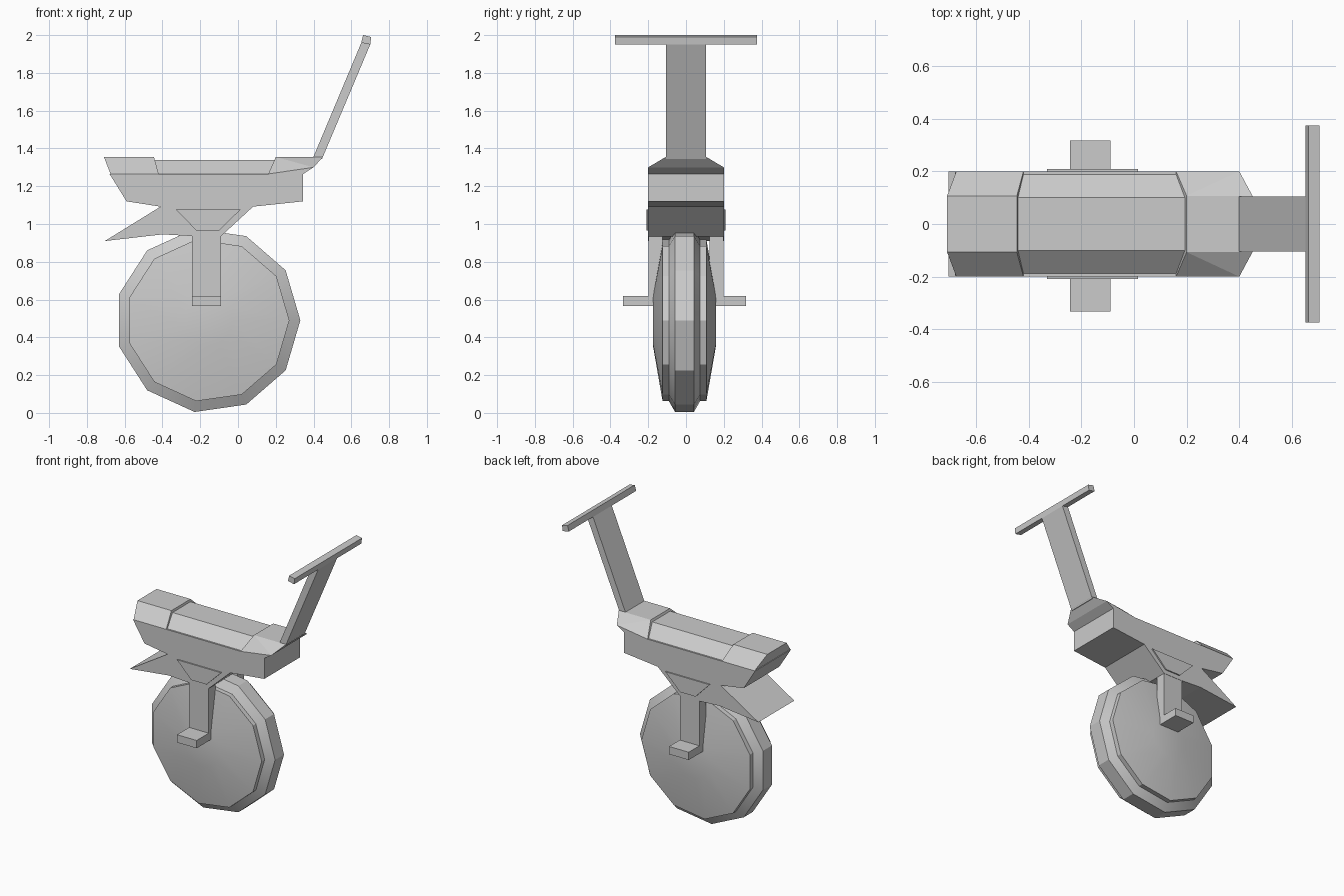
import bpy, bmesh, math
from mathutils import Matrix

if "Cube" in bpy.data.objects:
    bpy.data.objects.remove(bpy.data.objects["Cube"])


def finish(name, bm):
    bmesh.ops.recalc_face_normals(bm, faces=bm.faces)
    me = bpy.data.meshes.new(name)
    bm.to_mesh(me)
    bm.free()
    ob = bpy.data.objects.new(name, me)
    bpy.context.collection.objects.link(ob)
    return ob


def extrude_y(name, profile, y0, y1):
    """Side profile (x, z) extruded between two y values."""
    bm = bmesh.new()
    face = bm.faces.new([bm.verts.new((x, y0, z)) for x, z in profile])
    ext = bmesh.ops.extrude_face_region(bm, geom=[face])
    verts = [g for g in ext["geom"] if isinstance(g, bmesh.types.BMVert)]
    bmesh.ops.translate(bm, verts=verts, vec=(0, y1 - y0, 0))
    return finish(name, bm)


def mirrored_hull(name, points):
    """Convex block from one half, mirrored across y."""
    bm = bmesh.new()
    for x, y, z in points:
        for s in (-1, 1):
            bm.verts.new((x, s * y, z))
    bmesh.ops.convex_hull(bm, input=bm.verts)
    bmesh.ops.dissolve_limit(bm, angle_limit=math.radians(1), verts=bm.verts, edges=bm.edges)
    return finish(name, bm)


def rect(x0, x1, z0, z1):
    return [(x0, z0), (x1, z0), (x1, z1), (x0, z1)]


# wheel: 11-sided lathe of (radius, half width) around the axle
CX, CY, CZ, N = -0.16, -0.008, 0.49, 11
half = [(0.135, 0.167), (0.432, 0.116), (0.432, 0.083), (0.49, 0.05)]
section = [(r, w) for r, w in half] + [(r, -w) for r, w in reversed(half)]
bm = bmesh.new()
rings = []
for r, w in section:
    rings.append([bm.verts.new((CX + r * math.cos(2 * math.pi * i / N), CY + w,
                                CZ + r * math.sin(2 * math.pi * i / N))) for i in range(N)])
for a, b in zip(rings, rings[1:]):
    for i in range(N):
        j = (i + 1) % N
        bm.faces.new((a[i], a[j], b[j], b[i]))
bm.faces.new(rings[0])
bm.faces.new(rings[-1])
wheel = finish("wheel", bm)
bpy.context.view_layer.objects.active = wheel
wheel.select_set(True)
bpy.ops.object.shade_smooth_by_angle(angle=math.radians(25))
wheel.select_set(False)

# main body and the fender with its pointed tail
extrude_y("body", [(-0.68, 1.265), (-0.59, 1.12), (-0.41, 1.092), (0.08, 1.092),
                   (0.345, 1.12), (0.345, 1.265)], -0.2, 0.2)
extrude_y("fender", [(-0.41, 1.092), (-0.705, 0.91), (-0.40, 0.945), (-0.22, 0.935),
                     (-0.09, 0.935), (0.08, 1.092)], -0.2, 0.2)

# seat: raised ends with a slightly sunken middle
mirrored_hull("seat_rear", [(-0.71, 0.107, 1.355), (-0.675, 0.2, 1.265),
                            (-0.445, 0.107, 1.355), (-0.42, 0.2, 1.265)])
mirrored_hull("seat_middle", [(-0.46, 0.1, 1.34), (-0.46, 0.188, 1.265),
                              (0.22, 0.1, 1.34), (0.22, 0.188, 1.265)])
mirrored_hull("seat_front", [(0.20, 0.107, 1.355), (0.16, 0.2, 1.265), (0.45, 0.107, 1.355),
                             (0.40, 0.2, 1.30), (0.345, 0.2, 1.265)])

# steering stem and handlebar
extrude_y("stem", [(0.395, 1.345), (0.445, 1.345), (0.70, 1.95), (0.655, 1.965)], -0.105, 0.105)
extrude_y("handlebar", [(0.652, 1.96), (0.70, 1.95), (0.705, 1.99), (0.662, 2.0)], -0.375, 0.375)

# side plates, fork legs and foot pegs
for s, side in ((-1, "right"), (1, "left")):
    extrude_y(f"side_plate_{side}", [(-0.33, 1.078), (-0.22, 0.965), (-0.10, 0.965), (0.015, 1.078)],
              s * 0.18, s * 0.209)
    extrude_y(f"fork_leg_{side}", rect(-0.243, -0.09, 0.565, 0.955), s * 0.125, s * 0.198)
    extrude_y(f"foot_peg_{side}", rect(-0.243, -0.09, 0.565, 0.62), s * 0.19, CY + s * 0.325)
